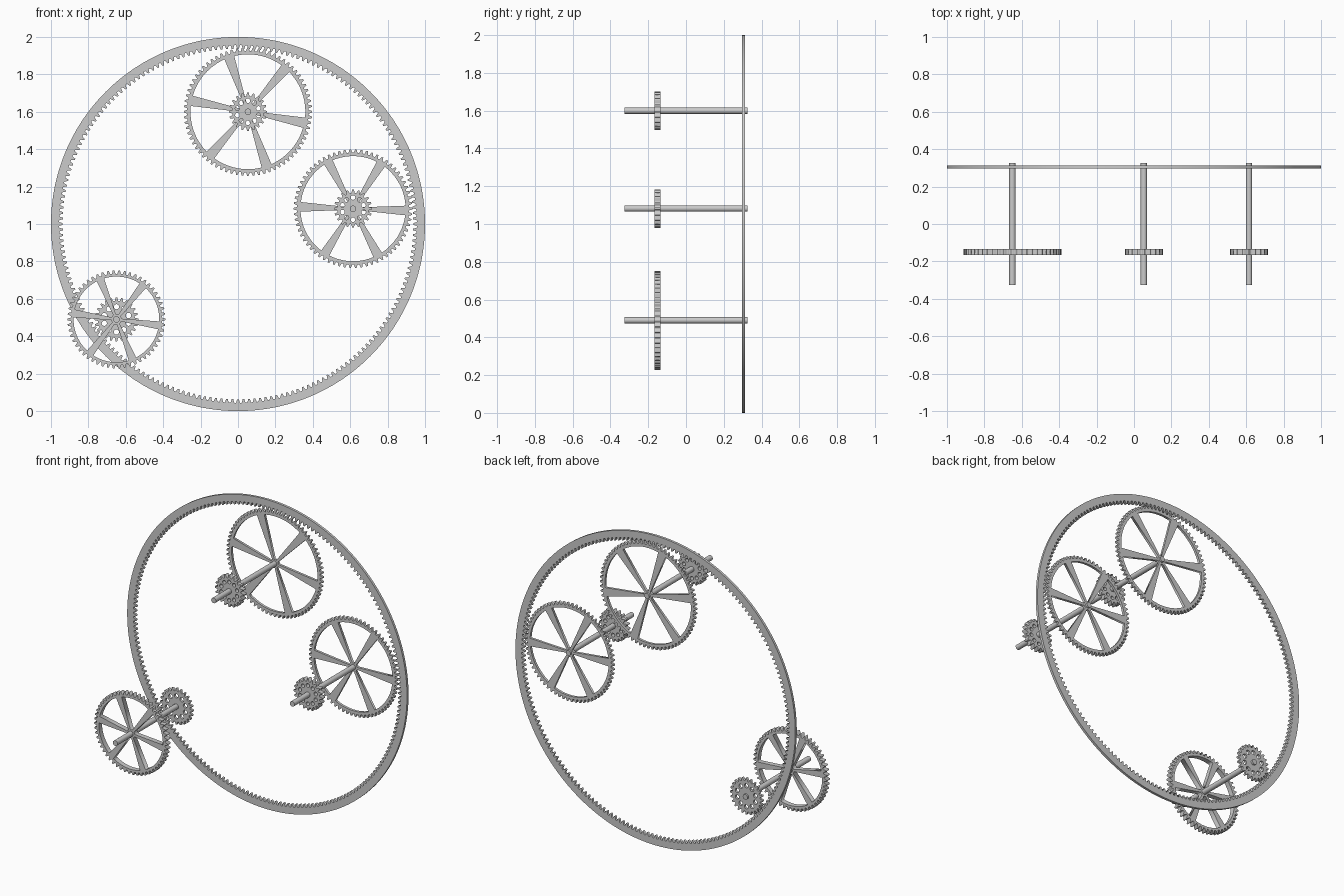
import bpy
from math import sin, cos, pi, asin, radians

if "Cube" in bpy.data.objects:
    bpy.data.objects.remove(bpy.data.objects["Cube"])


def polar(r, a):
    return (r * cos(a), r * sin(a))


def circle(r, n=24, cx=0, cy=0):
    return [(cx + r * cos(2 * pi * i / n), cy + r * sin(2 * pi * i / n)) for i in range(n)]


def teeth(root, tip, n):
    """Closed toothed outline; tip < root gives inward teeth."""
    p = 2 * pi / n
    pts = []
    for i in range(n):
        for f, r in ((-.34, root), (-.14, tip), (.14, tip), (.34, root)):
            pts.append(polar(r, (i + f) * p))
    return pts


def windows(r_hub, r_rim, w_hub, w_rim, count, start):
    """Openings between tapered spokes."""
    loops = []
    d_in, d_out, step = asin(w_hub / 2 / r_hub), asin(w_rim / 2 / r_rim), 2 * pi / count
    for k in range(count):
        a = start + k * step
        outer = [polar(r_rim, a + d_out + (step - 2 * d_out) * i / 12) for i in range(13)]
        inner = [polar(r_hub, a + d_in + (step - 2 * d_in) * i / 3) for i in range(3, -1, -1)]
        loops.append(outer + inner)
    return loops


def plate(name, loops, x, y, z, thick):
    """Flat plate with holes, facing the front."""
    cu = bpy.data.curves.new(name + "_outline", 'CURVE')
    cu.dimensions = '2D'
    cu.fill_mode = 'BOTH'
    cu.extrude = thick / 2
    for pts in loops:
        s = cu.splines.new('POLY')
        s.points.add(len(pts) - 1)
        for p, (u, v) in zip(s.points, pts):
            p.co = (u, v, 0, 1)
        s.use_cyclic_u = True
    tmp = bpy.data.objects.new(name + "_outline", cu)
    bpy.context.collection.objects.link(tmp)
    dg = bpy.context.evaluated_depsgraph_get()
    me = bpy.data.meshes.new_from_object(tmp.evaluated_get(dg))
    bpy.data.objects.remove(tmp)
    me.name = name
    ob = bpy.data.objects.new(name, me)
    bpy.context.collection.objects.link(ob)
    ob.location = (x, y, z)
    ob.rotation_euler = (pi / 2, 0, 0)
    return ob


def spoked_gear(name, x, y, z, tip, n, thick, start, rim):
    loops = [teeth(tip - .018, tip, n), circle(.015)]
    loops += windows(.028, tip - rim, .015, .055 * tip / .34, 6, radians(start))
    plate(name, loops, x, y, z, thick)


def pinion(name, x, y, z, tip, n, thick):
    loops = [teeth(tip - .018, tip, n), circle(.015)]
    for k in range(10):
        cx, cy = polar(tip * .58, 2 * pi * (k + .5) / 10)
        loops.append(circle(tip * .12, 12, cx, cy))
    plate(name, loops, x, y, z, thick)


def shaft(name, x, z):
    bpy.ops.mesh.primitive_cylinder_add(vertices=24, radius=.017, depth=.65,
                                        location=(x, 0, z), rotation=(pi / 2, 0, 0))
    bpy.context.object.name = name
    bpy.ops.object.shade_smooth_by_angle()


BACK, FRONT = .305, -.15
THIN, THICK = .016, .032

# Big internal ring gear
plate("ring_gear", [circle(1, 200), teeth(.956, .937, 200)], 0, BACK, 1, THIN)

# Upper and right axles: large wheel behind, pinion in front
for label, x, z, tip, n, start in (("upper", .053, 1.6, .343, 72, -11),
                                   ("right", .615, 1.082, .317, 66, -2)):
    shaft(label + "_shaft", x, z)
    spoked_gear(label + "_wheel", x, BACK, z, tip, n, THIN, start, .036)
    pinion(label + "_pinion", x, FRONT, z, .102, 20, THICK)

# Left axle: wheel in front, pinion meshing with the ring behind
shaft("left_shaft", -.65, .49)
spoked_gear("left_wheel", -.65, FRONT, .49, .262, 54, THICK, -8, .033)
pinion("left_pinion", -.65, BACK, .49, .117, 24, THIN)
